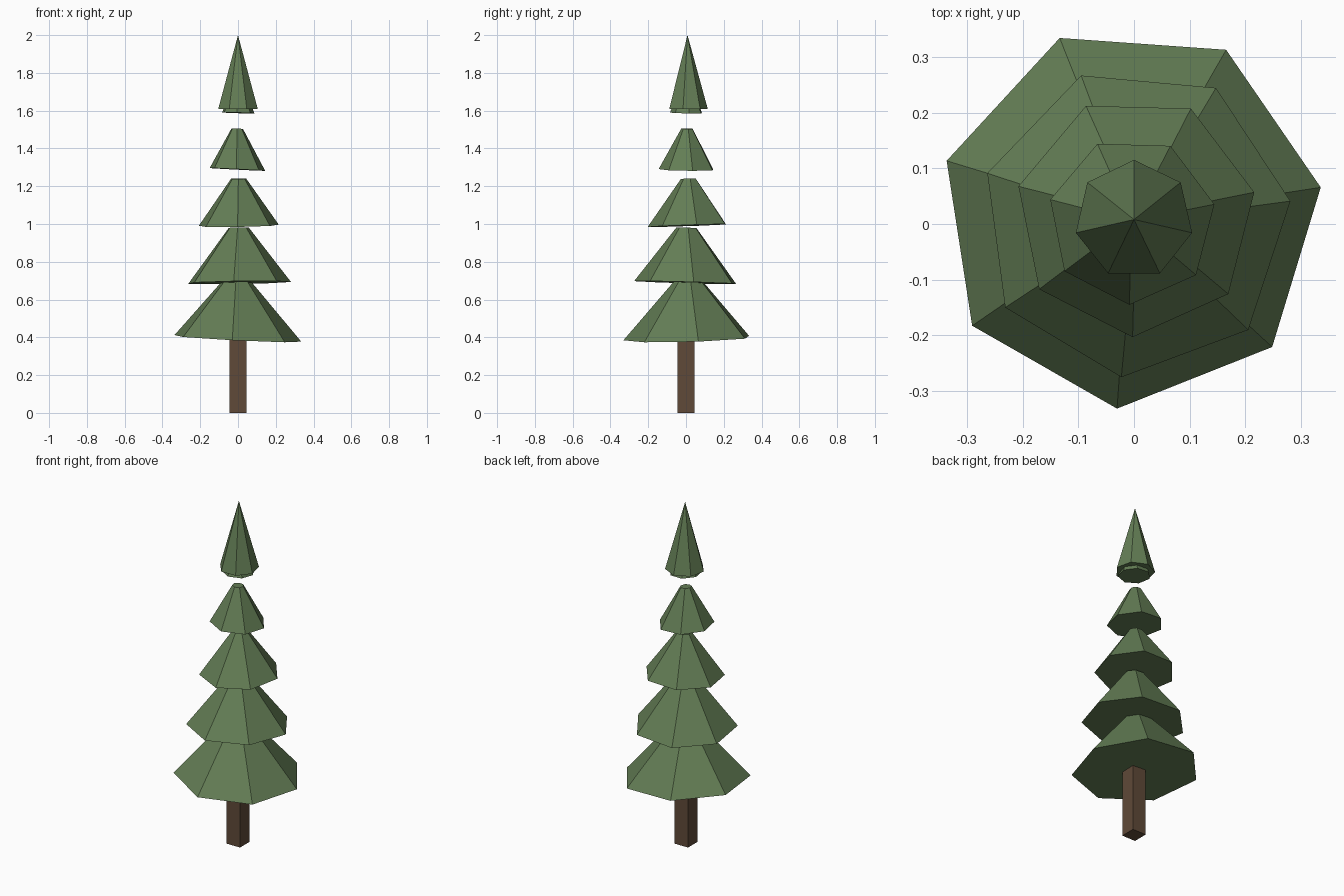
import bpy, bmesh, math

if "Cube" in bpy.data.objects:
    bpy.data.objects.remove(bpy.data.objects["Cube"])

def material(name, rgb):
    m = bpy.data.materials.new(name)
    m.diffuse_color = (*rgb, 1)
    m.use_nodes = True
    m.node_tree.nodes["Principled BSDF"].inputs["Base Color"].default_value = m.diffuse_color
    return m

needles = material("needle green", (0.125, 0.205, 0.09))
bark = material("bark brown", (0.115, 0.068, 0.04))

def finish(bm, name, mat):
    bmesh.ops.recalc_face_normals(bm, faces=bm.faces)
    me = bpy.data.meshes.new(name)
    bm.to_mesh(me)
    bm.free()
    me.materials.append(mat)
    ob = bpy.data.objects.new(name, me)
    bpy.context.collection.objects.link(ob)
    return ob

def tier(name, cx, cy, z0, z1, r0, r1, angle, sx=0, sy=0):
    """Seven-sided cone or frustum; sx, sy are the slopes of its lean."""
    bm = bmesh.new()
    bmesh.ops.create_cone(bm, cap_ends=True, segments=7, radius1=r0, radius2=r1, depth=z1 - z0)
    # put the first corner at the given angle
    first = max((v for v in bm.verts if v.co.z < 0), key=lambda v: v.co.y)
    a = math.radians(angle) - math.atan2(first.co.y, first.co.x)
    c, s = math.cos(a), math.sin(a)
    for v in bm.verts:
        x, y, z = v.co
        x, y = x * c - y * s, x * s + y * c
        v.co = (x + cx, y + cy, z + (z0 + z1) / 2 + sx * x + sy * y)
    return finish(bm, name, needles)

# trunk
bm = bmesh.new()
bmesh.ops.create_cube(bm, size=1)
for v in bm.verts:
    v.co = (v.co.x * 0.088, v.co.y * 0.088, (v.co.z + 0.5) * 0.41)
finish(bm, "trunk", bark)

# drooping branch tiers, each leaning slightly
tier("branch_tier_1", -0.006, 0.013, 0.393, 0.70, 0.345, 0.075, 8.8, -0.05, 0.028)
tier("branch_tier_2", 0.003, 0.004, 0.690, 0.98, 0.280, 0.055, 7.6, 0.015, -0.028)
tier("branch_tier_3", 0.003, 0.014, 0.992, 1.24, 0.217, 0.041, 11.4, 0.015, 0.035)
tier("branch_tier_4", -0.004, 0.006, 1.289, 1.505, 0.151, 0.031, 11.2, -0.05, -0.01)
tier("branch_tier_5", 0.0, 0.003, 1.588, 1.76, 0.088, 0.02, 9, -0.03, -0.02)

# pointed treetop
tier("treetop", 0.0, 0.008, 1.61, 2.0, 0.107, 0.0, 90)
